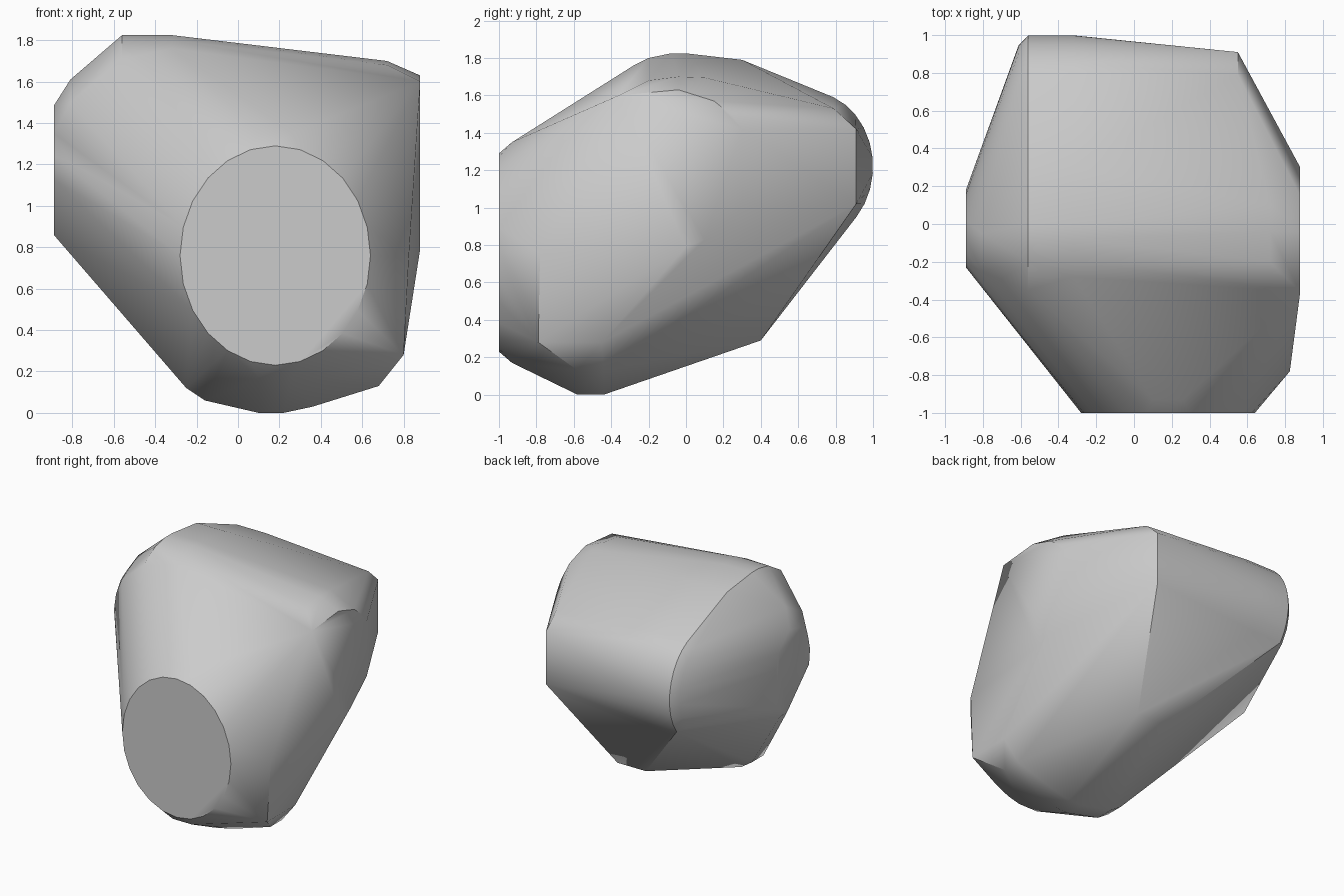
import bpy
import bmesh
from math import cos, sin, radians

cube = bpy.data.objects.get("Cube")
if cube:
    bpy.data.objects.remove(cube, do_unlink=True)

bm = bmesh.new()


def across(x, outline):
    """Outline in y, z on a plane of constant x."""
    for y, z in outline:
        bm.verts.new((x, y, z))


def along(y, outline):
    """Outline in x, z on a plane of constant y."""
    for x, z in outline:
        bm.verts.new((x, y, z))


def arc(centre, radius, start, end, steps):
    """Points on an elliptical arc, angles in degrees."""
    angles = [radians(start + (end - start) * i / steps) for i in range(steps + 1)]
    return [(centre[0] + radius[0] * cos(a), centre[1] + radius[1] * sin(a)) for a in angles]


# Flat oval front face, with a slightly wider rim behind its top and bottom
along(-1, arc((.18, .76), (.46, .53), 0, 345, 23))
along(-.93, [(.1, 1.35), (.26, 1.35), (.1, .17), (.26, .17)])

# Rounded back nose, running between two cross sections
nose = arc((.66, 1.22), (.34, .4), -42, 68, 9)
across(-.56, nose)
across(-.32, nose)
across(-.61, arc((.64, 1.22), (.31, .36), -42, 68, 6))

# Crown
crown = [(-.2, 1.8), (-.08, 1.825), (0, 1.825), (.3, 1.79)]
across(-.56, crown + [(-.35, 1.71)])
across(-.32, crown + [(-.28, 1.76)])
across(.72, [(-.2, 1.68), (-.04, 1.7), (.1, 1.695)])

# Back corner on the left
across(.55, [(.79, 1.53), (.91, 1.42), (.91, 1.02)])

# Left cheek: tall flat face leaning in at the bottom
across(.88, [(-.36, 1.6), (-.04, 1.63), (.15, 1.57), (.25, 1.49), (.3, 1.42),
             (.3, 1), (.1, .83), (0, .79)])
across(.825, [(-.78, .75)])
across(.8, [(-.79, .28), (-.45, .28)])

# Right cheek: small rounded face with a soft rim
across(-.89, arc((-.025, 1.22), (.205, .27), -20, 200, 9) + [(.18, .95), (.13, .86), (.05, .86)])
across(-.81, [(-.33, 1.21), (-.25, 1.5), (-.05, 1.61)])

# Underside keel and the back lower ridge
for y in (-.44, -.58):
    along(y, [(-.25, .12), (-.16, .06), (.1, 0), (.22, 0), (.36, .03), (.68, .13)])
along(.4, [(.06, .29), (.3, .29)])

# Wrap all sections in one convex skin
hull = bmesh.ops.convex_hull(bm, input=bm.verts[:])
loose = {g for g in hull["geom_interior"] + hull["geom_unused"] if isinstance(g, bmesh.types.BMVert)}
bmesh.ops.delete(bm, geom=list(loose), context="VERTS")
bmesh.ops.dissolve_limit(bm, angle_limit=radians(1), verts=bm.verts[:], edges=bm.edges[:])
bmesh.ops.recalc_face_normals(bm, faces=bm.faces[:])

mesh = bpy.data.meshes.new("boulder")
bm.to_mesh(mesh)
bm.free()
boulder = bpy.data.objects.new("boulder", mesh)
bpy.context.collection.objects.link(boulder)

# Plain grey stone
stone = bpy.data.materials.new("grey stone")
stone.use_nodes = True
grey = (.6, .6, .6, 1)
stone.diffuse_color = grey
stone.node_tree.nodes["Principled BSDF"].inputs["Base Color"].default_value = grey
mesh.materials.append(stone)

bpy.context.view_layer.objects.active = boulder
boulder.select_set(True)
bpy.ops.object.shade_smooth_by_angle(angle=radians(35))
